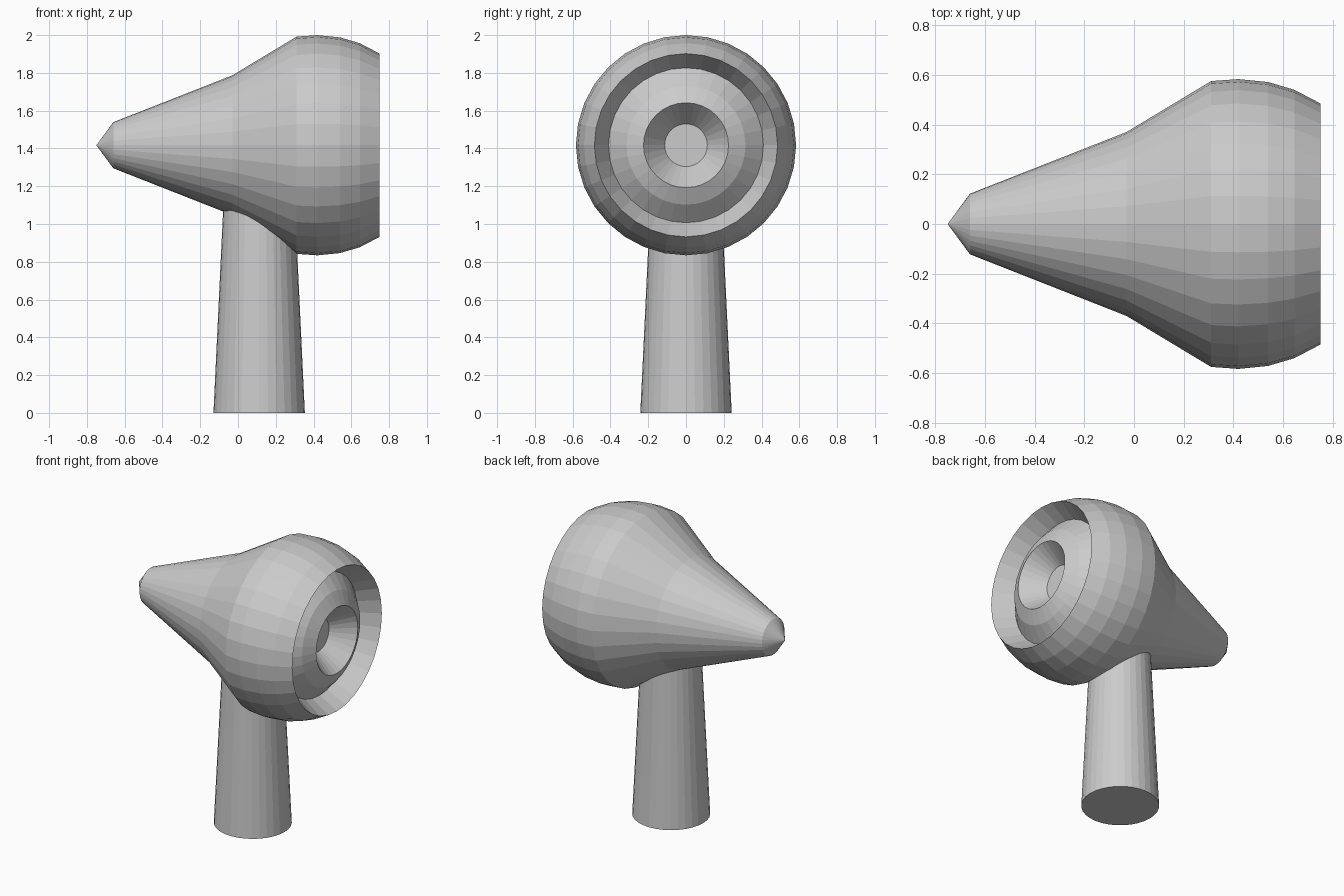
import bpy, bmesh
from math import cos, sin, tau

if "Cube" in bpy.data.objects:
    bpy.data.objects.remove(bpy.data.objects["Cube"])

SIDES = 32
AXIS_Z = 1.417


def lathe(name, profile, place):
    """Spin (height, radius) points; place maps (height, a, b) to a position."""
    bm = bmesh.new()
    rings = []
    for h, r in profile:
        if r == 0:
            rings.append([bm.verts.new(place(h, 0, 0))])
        else:
            rings.append([bm.verts.new(place(h, r * cos(tau * i / SIDES), r * sin(tau * i / SIDES)))
                          for i in range(SIDES)])
    for lo, hi in zip(rings, rings[1:]):
        for i in range(SIDES):
            j = (i + 1) % SIDES
            if len(lo) == 1:
                bm.faces.new((lo[0], hi[j], hi[i]))
            else:
                bm.faces.new((lo[i], lo[j], hi[j], hi[i]))
    # flat caps on open ends
    for ring in (rings[0], rings[-1]):
        if len(ring) > 1:
            bm.faces.new(ring)
    bmesh.ops.recalc_face_normals(bm, faces=bm.faces)
    mesh = bpy.data.meshes.new(name)
    bm.to_mesh(mesh)
    bm.free()
    obj = bpy.data.objects.new(name, mesh)
    bpy.context.collection.objects.link(obj)
    return obj


# Pointed housing, with a recessed end holding a raised ring and a funnel
lathe("housing", [
    (-0.75, 0), (-0.66, 0.122), (-0.03, 0.37), (0.31, 0.575), (0.42, 0.583),
    (0.54, 0.571), (0.645, 0.54), (0.75, 0.485),   # outer shell
    (0.62, 0.41), (0.705, 0.315), (0.75, 0.225),   # recess and raised ring
    (0.61, 0.113),                                 # funnel to flat floor
], lambda h, a, b: (h, a, AXIS_Z + b))

# Tapered handle, ending inside the housing
lathe("handle", [(0, 0.242), (1.3, 0.18)],
      lambda h, a, b: (0.112 + a, b, h))
